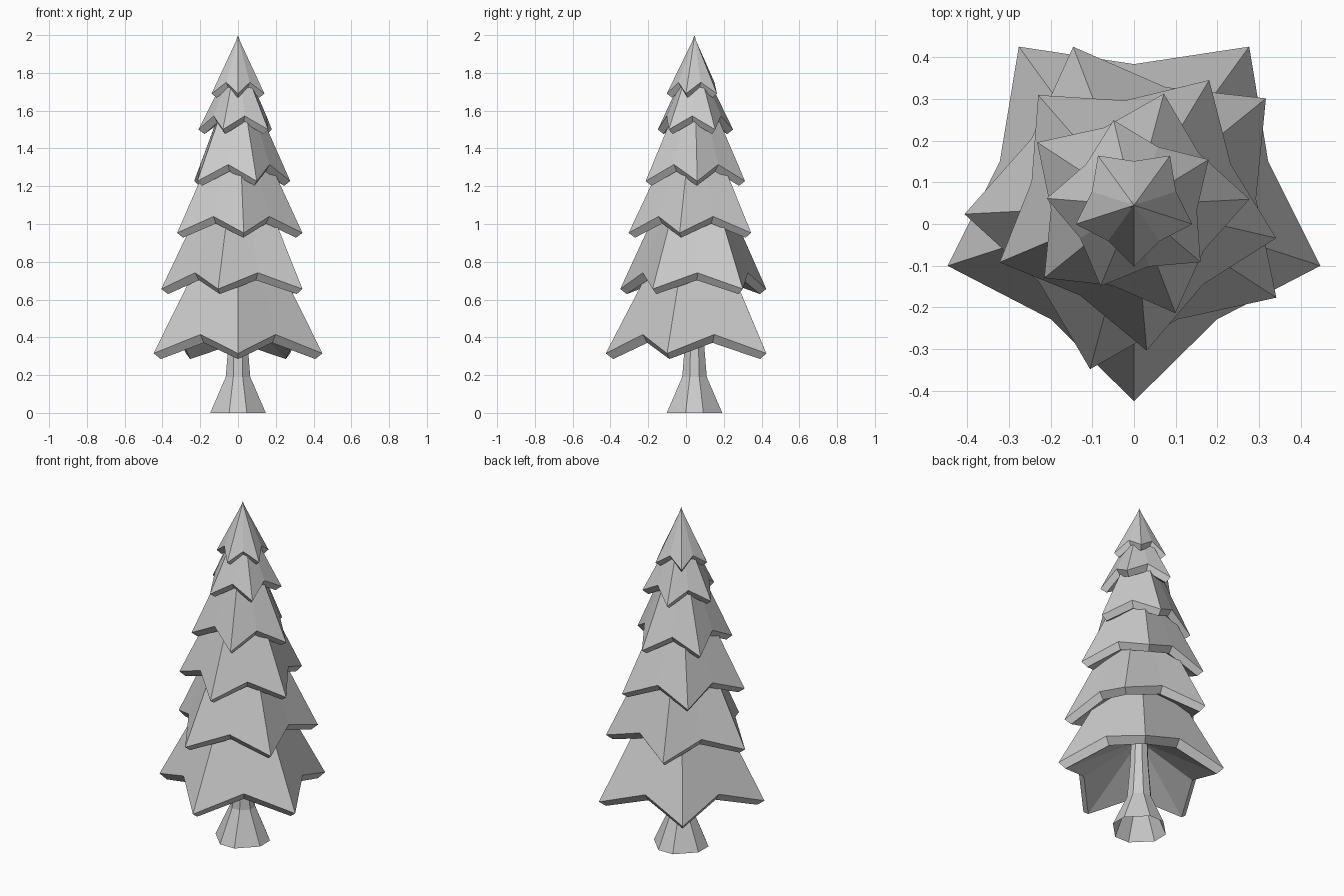
import bpy
import bmesh
from math import cos, sin, radians

cube = bpy.data.objects.get("Cube")
if cube:
    bpy.data.objects.remove(cube)

CENTRE_Y = 0.045

grey = bpy.data.materials.new("plain grey")
grey.use_nodes = True
colour = (0.6, 0.6, 0.6, 1)
grey.diffuse_color = colour
grey.node_tree.nodes["Principled BSDF"].inputs["Base Color"].default_value = colour


def finish(name, bm):
    bmesh.ops.recalc_face_normals(bm, faces=bm.faces)
    mesh = bpy.data.meshes.new(name)
    bm.to_mesh(mesh)
    bm.free()
    mesh.materials.append(grey)
    obj = bpy.data.objects.new(name, mesh)
    obj.location.y = CENTRE_Y
    bpy.context.collection.objects.link(obj)


def bridge(bm, low, high):
    n = len(low)
    for i in range(n):
        j = (i + 1) % n
        bm.faces.new((low[i], low[j], high[j], high[i]))


def fan(bm, ring, apex):
    tip = bm.verts.new((0, 0, apex))
    for i, vert in enumerate(ring):
        bm.faces.new((vert, ring[(i + 1) % len(ring)], tip))


def star(bm, turn, tip_r, tip_z, notch_r, notch_z):
    # Five drooping tips with a raised notch between each pair
    ring = []
    for i in range(10):
        r, z = (notch_r, notch_z) if i % 2 else (tip_r, tip_z)
        a = radians(turn + 36 * i)
        ring.append(bm.verts.new((r * cos(a), r * sin(a), z)))
    return ring


def branch_tier(name, turn, radius, tip_z, notch_z, apex, lip):
    bm = bmesh.new()
    notch_r = radius * 0.72
    outer = star(bm, turn, radius, tip_z, notch_r, notch_z)
    inner = star(bm, turn, radius - lip, tip_z - lip * 0.75,
                 notch_r - lip * 0.75, notch_z - lip * 1.1)
    # Narrow neck below the peak
    neck = star(bm, turn, 0.013, apex - 0.035, 0.01, apex - 0.035)
    bridge(bm, outer, neck)
    fan(bm, neck, apex)
    # Thick lip and shallow hollow underside
    bridge(bm, inner, outer)
    fan(bm, inner, tip_z + radius * 0.5)
    finish(name, bm)


# Branch tiers: turn, radius, tip height, notch height, apex, lip size
tiers = (
    (-18, 0.47, 0.315, 0.415, 1.23, 0.04),
    (39, 0.407, 0.656, 0.742, 1.52, 0.036),
    (59, 0.35, 0.953, 1.04, 1.70, 0.034),
    (3, 0.277, 1.227, 1.315, 1.86, 0.033),
    (31.5, 0.21, 1.50, 1.572, 1.93, 0.032),
    (-18, 0.147, 1.69, 1.75, 2.0, 0.028),
)
for number, tier in enumerate(tiers, 1):
    branch_tier(f"branch_tier_{number}", *tier)

# Eight-sided trunk flaring to an open base
bm = bmesh.new()
rings = []
for half, flat, z in ((0.147, 0.047, 0), (0.065, 0.025, 0.19), (0.048, 0.02, 0.40), (0.04, 0.018, 0.6)):
    corners = [(half, -flat), (half, flat), (flat, half), (-flat, half)]
    corners += [(-x, -y) for x, y in corners]
    rings.append([bm.verts.new((x, y, z)) for x, y in corners])
for low, high in zip(rings, rings[1:]):
    bridge(bm, low, high)
bm.faces.new(rings[-1])
finish("trunk", bm)
